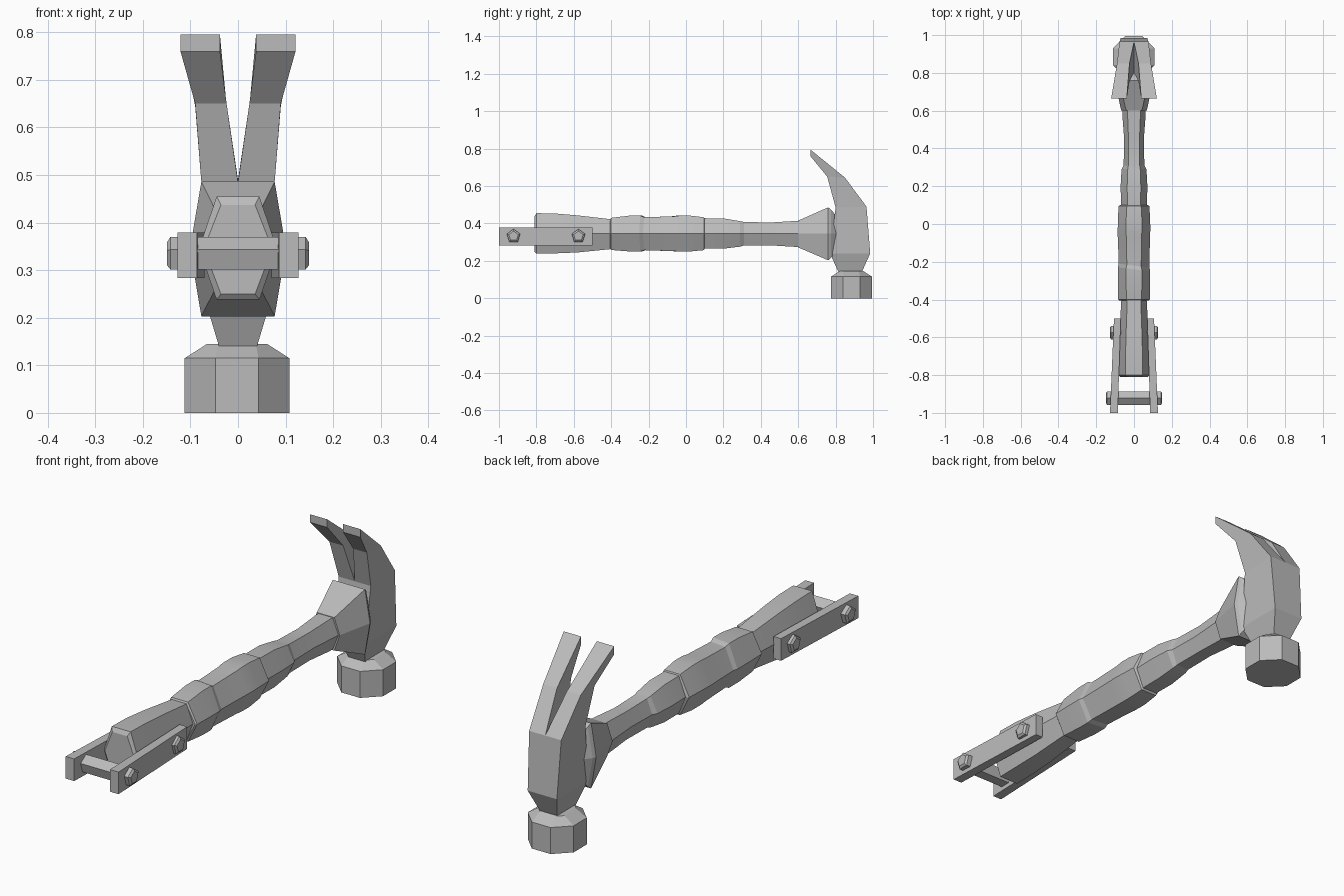
import bpy
import bmesh
import math

default = bpy.data.objects.get("Cube")
if default:
    bpy.data.objects.remove(default, do_unlink=True)

steel = bpy.data.materials.new("plain_grey")
steel.use_nodes = True
GREY = (0.5, 0.5, 0.5, 1)
steel.diffuse_color = GREY
steel.node_tree.nodes["Principled BSDF"].inputs["Base Color"].default_value = GREY


def loft(name, rings, smooth_angle=None):
    """Skin a list of equal point rings and cap both ends."""
    bm = bmesh.new()
    loops = [[bm.verts.new(point) for point in ring] for ring in rings]
    for lower, upper in zip(loops, loops[1:]):
        count = len(lower)
        for i in range(count):
            j = (i + 1) % count
            bm.faces.new((lower[i], lower[j], upper[j], upper[i]))
    bm.faces.new(loops[0])
    bm.faces.new(loops[-1])
    bmesh.ops.recalc_face_normals(bm, faces=bm.faces)
    mesh = bpy.data.meshes.new(name)
    bm.to_mesh(mesh)
    bm.free()
    mesh.materials.append(steel)
    obj = bpy.data.objects.new(name, mesh)
    bpy.context.collection.objects.link(obj)
    if smooth_angle:
        bpy.ops.object.select_all(action="DESELECT")
        obj.select_set(True)
        bpy.context.view_layer.objects.active = obj
        bpy.ops.object.shade_smooth_by_angle(angle=math.radians(smooth_angle))
    return obj


MID = 0.345


def hexagon(y, top, bottom, half, flat, skew=0):
    """Upright six-sided section, optionally twisted along the handle."""
    outline = [(-flat, top), (flat, top), (half, MID),
               (flat, bottom), (-flat, bottom), (-half, MID)]
    return [(x, y + skew * x / half, z) for x, z in outline]


def handle_part(name, stations, smooth_angle=15):
    return loft(name, [hexagon(*s) for s in stations], smooth_angle)


# Handle: butt, wrapped grip, stepped shaft
handle_part("handle_butt", [
    (-0.81, 0.437, 0.25, 0.072, 0.036),
    (-0.80, 0.455, 0.238, 0.082, 0.045),
    (-0.70, 0.453, 0.24, 0.082, 0.045),
    (-0.58, 0.443, 0.245, 0.077, 0.042),
    (-0.38, 0.42, 0.265, 0.066, 0.035)])
handle_part("grip", [
    (-0.405, 0.42, 0.265, 0.078, 0.036),
    (-0.40, 0.43, 0.258, 0.084, 0.04),
    (-0.30, 0.442, 0.25, 0.086, 0.042),
    (-0.24, 0.442, 0.25, 0.086, 0.042, -0.01),
    (-0.22, 0.433, 0.257, 0.081, 0.038, -0.01),
    (-0.07, 0.438, 0.252, 0.085, 0.04, 0.015),
    (-0.04, 0.442, 0.25, 0.087, 0.042, 0.015),
    (0.02, 0.442, 0.25, 0.085, 0.042),
    (0.095, 0.433, 0.257, 0.082, 0.038),
    (0.10, 0.425, 0.265, 0.072, 0.035)])
handle_part("shaft", [
    (0.08, 0.428, 0.265, 0.068, 0.035),
    (0.20, 0.427, 0.265, 0.071, 0.036),
    (0.29, 0.412, 0.276, 0.066, 0.033),
    (0.31, 0.408, 0.282, 0.055, 0.03),
    (0.45, 0.405, 0.283, 0.052, 0.029),
    (0.58, 0.413, 0.275, 0.062, 0.034),
    (0.62, 0.413, 0.275, 0.062, 0.034)])

# Flared collar between shaft and head
handle_part("collar", [
    (0.60, 0.415, 0.272, 0.068, 0.042),
    (0.76, 0.486, 0.203, 0.101, 0.077),
    (0.775, 0.475, 0.215, 0.095, 0.072),
    (0.82, 0.42, 0.27, 0.06, 0.045)], None)


def block(front, back, left, right):
    """Four-sided section from a front and a back (y, z) point."""
    return [(left, *front), (right, *front), (right, *back), (left, *back)]


# Head block with tapered neck
CROWN_FRONT, CROWN_BACK = (0.80, 0.485), (0.965, 0.49)
loft("head", [
    block((0.815, 0.14), (0.94, 0.14), -0.04, 0.04),
    block((0.77, 0.24), (0.985, 0.24), -0.07, 0.07),
    block(CROWN_FRONT, CROWN_BACK, -0.077, 0.077)])


# Striking face: octagonal drum with a tapered shoulder
def octagon(z, half, flat):
    corners = [(half, -flat), (half, flat), (flat, half), (-flat, half),
               (-half, flat), (-half, -flat), (-flat, -half), (flat, -half)]
    return [(x - 0.002, 0.885 + y, z) for x, y in corners]


loft("striking_face", [octagon(0, 0.11, 0.045), octagon(0.115, 0.11, 0.045),
                       octagon(0.145, 0.063, 0.04)])


# Crossbar pin and bolts: five-sided rods running along x
def pentagon(x, y, radius):
    angles = [math.tau * i / 5 + math.pi / 2 for i in range(5)]
    return [(x, y + radius * math.cos(a), 0.332 + radius * math.sin(a))
            for a in angles]


loft("crossbar", [pentagon(x, -0.922, 0.038) for x in (-0.1, 0.1)])

# Paired claws, side plates and bolts
for side, sign in (("left", 1), ("right", -1)):
    loft(side + "_claw", [
        block(CROWN_FRONT, CROWN_BACK, 0, sign * 0.077),
        block((0.755, 0.65), (0.85, 0.645), sign * 0.024, sign * 0.09),
        block((0.665, 0.76), (0.665, 0.795), sign * 0.038, sign * 0.121)])
    loft(side + "_plate", [
        [(sign * x, y, z) for x, z in
         ((inner, 0.283), (outer, 0.283), (outer, 0.379), (inner, 0.379))]
        for y, inner, outer in ((-1, 0.086, 0.127), (-0.5, 0.07, 0.106))])
    for place, y, reach in (("front", -0.922, 0.149), ("rear", -0.575, 0.128)):
        loft(f"{side}_{place}_bolt", [
            pentagon(sign * (reach - 0.06), y, 0.038),
            pentagon(sign * (reach - 0.007), y, 0.038),
            pentagon(sign * reach, y, 0.027)])
